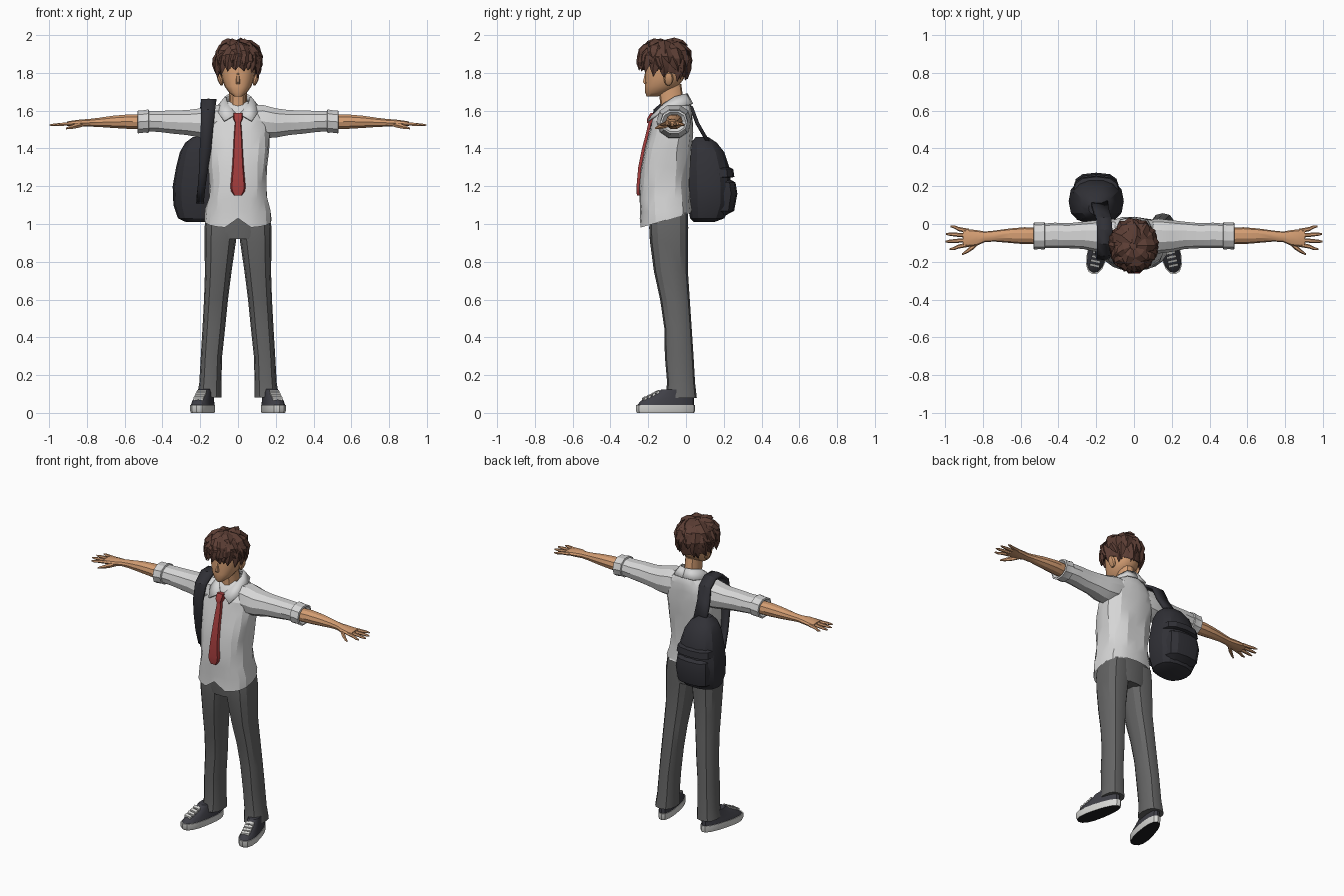
import bpy, bmesh, math, random
from mathutils import Vector, Matrix

cube = bpy.data.objects.get("Cube")
if cube:
    bpy.data.objects.remove(cube, do_unlink=True)
random.seed(4)


def material(name, *rgb):
    m = bpy.data.materials.new(name)
    m.use_nodes = True
    m.diffuse_color = (*rgb, 1)
    for node in m.node_tree.nodes:
        if node.type == "BSDF_PRINCIPLED":
            node.inputs["Base Color"].default_value = (*rgb, 1)
    return m


shirt = material("shirt white", .67, .67, .67)
grey = material("trouser grey", .13, .13, .13)
skin_tone = material("skin", .66, .34, .17)
brown = material("hair brown", .107, .048, .035)
red = material("tie red", .36, .045, .045)
charcoal = material("bag charcoal", .03, .03, .037)
slate = material("shoe slate", .05, .05, .062)
rubber = material("sole white", .68, .68, .66)
black = material("tread black", .012, .012, .014)


def finish(name, bm, mat, angle=30, mirror=False, thick=0):
    bmesh.ops.recalc_face_normals(bm, faces=bm.faces)
    mesh = bpy.data.meshes.new(name)
    bm.to_mesh(mesh)
    bm.free()
    obj = bpy.data.objects.new(name, mesh)
    bpy.context.collection.objects.link(obj)
    mesh.materials.append(mat)
    for other in bpy.context.selected_objects:
        other.select_set(False)
    obj.select_set(True)
    bpy.context.view_layer.objects.active = obj
    bpy.ops.object.shade_smooth_by_angle(angle=math.radians(angle))
    if thick:
        mod = obj.modifiers.new("thickness", "SOLIDIFY")
        mod.thickness, mod.offset = thick, 0
    if mirror:
        obj.modifiers.new("mirror", "MIRROR").use_axis = (True, False, False)
    return obj


def add_loft(bm, rings, caps=True, closed=True):
    """Bridge equal point rings with quads."""
    rows = [[bm.verts.new(p) for p in ring] for ring in rings]
    n = len(rows[0])
    for a, b in zip(rows, rows[1:]):
        for i in range(n if closed else n - 1):
            j = (i + 1) % n
            bm.faces.new((a[i], a[j], b[j], b[i]))
    if caps:
        bm.faces.new(rows[0][::-1])
        bm.faces.new(rows[-1])


def loft(name, rings, mat, angle=30, mirror=False, caps=True, closed=True, thick=0):
    bm = bmesh.new()
    add_loft(bm, rings, caps, closed)
    return finish(name, bm, mat, angle, mirror, thick)


def oval(n, p):
    for i in range(n):
        a = math.tau * i / n
        c, s = math.cos(a), math.sin(a)
        yield (math.copysign(abs(c) ** (2 / p), c) if abs(c) > 1e-6 else 0,
               math.copysign(abs(s) ** (2 / p), s) if abs(s) > 1e-6 else 0)


def level(z, front, back, half, cx=0, n=12, p=2.3):
    """Horizontal ring given its front, back and half width."""
    cy, ry = (front + back) / 2, (back - front) / 2
    return [Vector((cx + half * u, cy + ry * v, z)) for u, v in oval(n, p)]


def across(x, y, z, ry, rz, n=10, p=2.2):
    """Ring facing along the arm."""
    return [Vector((x, y + ry * u, z + rz * v)) for u, v in oval(n, p)]


# Trousers: hips and mirrored legs
loft("trouser_hips", [level(z, -.195, .012, h, n=14, p=2.6)
                      for z, h in ((.92, .1), (.96, .165), (1.1, .155))], grey)
leg = [(1.06, -.19, .01, .01, .165), (.98, -.195, .012, .002, .178), (.9, -.19, .01, .012, .178),
       (.75, -.17, .01, .034, .175), (.6, -.137, .02, .053, .18), (.45, -.115, .03, .068, .188),
       (.3, -.112, .04, .084, .197), (.16, -.1, .048, .088, .205), (.08, -.11, .057, .088, .217)]
loft("trouser_legs", [level(z, f, b, (o - i) / 2, (o + i) / 2, 12, 2.5) for z, f, b, i, o in leg],
     grey, mirror=True)

# Shoes, turned slightly outward
turn = Matrix.Translation((.183, -.108, 0)) @ Matrix.Rotation(math.radians(13), 4, "Z")


def foot(z, front, back, half):
    ring = level(z, front, back, half, n=16, p=2.4)
    return [turn @ Vector((p.x * (1 - p.y * .9), p.y, z)) for p in ring]


sole = loft("shoe_soles", [foot(0, -.155, .155, .05), foot(.012, -.162, .16, .053),
                           foot(.042, -.162, .16, .053)], rubber, mirror=True)
sole.data.materials.append(black)
for face in sole.data.polygons:
    face.material_index = int(face.normal.z < -.8)
loft("shoe_uppers", [foot(.04, -.155, .155, .05), foot(.064, -.135, .155, .046),
                     foot(.09, -.08, .152, .041), foot(.125, -.02, .148, .039)], slate, mirror=True)
bm = bmesh.new()
for y, z in ((-.115, .077), (-.092, .087), (-.069, .098), (-.046, .11)):
    add_loft(bm, [[turn @ Vector((sx * .026, y + sy * .007, z + sy * .004 + h))
                   for sx, sy in ((-1, -1), (1, -1), (1, 1), (-1, 1))] for h in (-.008, .006)])
finish("shoe_laces", bm, rubber, mirror=True)

# Shirt body with a slanted, notched hem and soft folds
body = [(1, -.245, .03, .178), (1.07, -.243, .028, .175), (1.14, -.246, .022, .158),
        (1.22, -.248, .02, .152), (1.3, -.237, .024, .157), (1.4, -.218, .03, .166),
        (1.48, -.195, .036, .172), (1.54, -.178, .036, .168), (1.59, -.16, .034, .14),
        (1.625, -.135, .026, .1), (1.65, -.115, .012, .06)]
rings = [level(*row, n=20, p=2.5) for row in body]
for k, ring in enumerate(rings):
    for i, p in enumerate(ring):
        if k == 0:
            p.z = .98 + .08 * (p.y + .245) / .275
            if i == 15:
                p.z += .05
        elif k < 8 and i != 15:
            p += Vector((random.uniform(-1, 1), random.uniform(-1, 1), random.uniform(-2, 2))) * .005
bm = bmesh.new()
add_loft(bm, rings, caps=False)
finish("shirt_body", bm, shirt, 18)

# Sleeves and rolled cuffs
sleeve = [(.05, -.062, 1.55, .08, .08), (.13, -.064, 1.543, .092, .092), (.2, -.064, 1.535, .084, .081),
          (.27, -.06, 1.537, .072, .069), (.35, -.062, 1.54, .066, .064), (.42, -.06, 1.543, .067, .058),
          (.49, -.063, 1.545, .064, .056)]
loft("shirt_sleeves", [across(*row) for row in sleeve], shirt, 20, mirror=True)
loft("shirt_cuffs", [across(x, -.063, z, r, r - .008) for x, z, r in
                     ((.468, 1.545, .058), (.474, 1.545, .073), (.5, 1.543, .07), (.53, 1.541, .072),
                      (.533, 1.541, .062), (.515, 1.541, .045))], shirt, 25, mirror=True)

# Collar: left half, mirrored
top = [(0, .005, 1.688), (.045, -.01, 1.686), (.066, -.06, 1.672), (.052, -.12, 1.632), (.01, -.172, 1.582)]
low = [(0, .034, 1.635), (.07, .022, 1.632), (.106, -.05, 1.622), (.105, -.135, 1.59), (.073, -.2, 1.545)]
loft("shirt_collar", [top, low], shirt, caps=False, closed=False, mirror=True, thick=.01)

# Tie: blade and knot
def plank(z, half, y, depth):
    return [(-half, y + depth, z), (-half * .8, y, z), (half * .8, y, z), (half, y + depth, z)]


loft("tie_blade", [plank(*row, .016) for row in
                   ((1.55, .015, -.196), (1.48, .021, -.212), (1.4, .025, -.233), (1.3, .031, -.253),
                    (1.2, .04, -.262), (1.175, .037, -.262), (1.15, .02, -.26))], red)
loft("tie_knot", [plank(*row, .035) for row in
                  ((1.535, .016, -.207), (1.56, .026, -.205), (1.588, .027, -.188))], red)

# Forearms and hands
arm = [(.5, -.064, 1.54, .043, .04), (.58, -.062, 1.542, .045, .04), (.66, -.062, 1.541, .038, .034),
       (.74, -.064, 1.538, .029, .025), (.79, -.068, 1.536, .028, .021), (.835, -.074, 1.534, .042, .02),
       (.88, -.074, 1.532, .047, .016), (.905, -.073, 1.531, .044, .012)]
loft("forearms", [across(*row) for row in arm], skin_tone, mirror=True)
bm = bmesh.new()
for i, tip in enumerate((.962, .985, .982, .958)):
    y, spread = -.109 + .024 * i, (i - 1.5) * .007
    add_loft(bm, [across(x, y + spread * k, 1.531 - .003 * k, r, r * .85, 6, 2) for x, k, r in
                  ((.875, 0, .012), (.93, 1, .011), (tip - .008, 2, .009), (tip + .014, 2.3, .004))])
add_loft(bm, [across(x, y, z, r, r, 6, 2) for x, y, z, r in
              ((.815, -.085, 1.53, .014), (.85, -.118, 1.522, .016),
               (.885, -.145, 1.512, .011), (.91, -.16, 1.506, .005))])
finish("fingers", bm, skin_tone, mirror=True)

# Neck, head, nose and ears
loft("neck", [level(1.56, -.14, .0, .058), level(1.63, -.135, -.01, .047),
              level(1.74, -.15, -.025, .046)], skin_tone)
face = [(1.675, -.208, -.15, .02), (1.695, -.216, -.1, .047), (1.73, -.218, -.04, .072),
        (1.77, -.216, -.01, .085), (1.83, -.216, .0, .094), (1.89, -.208, .0, .094), (1.94, -.17, -.04, .06)]
loft("head", [level(*row, n=16) for row in face], skin_tone, 40)
loft("nose", [level(1.742, -.222, -.2, .012, n=6), level(1.752, -.23, -.2, .012, n=6),
              level(1.8, -.218, -.2, .006, n=6)], skin_tone)
bm = bmesh.new()
bmesh.ops.create_uvsphere(bm, u_segments=8, v_segments=6, radius=1, matrix=Matrix.Translation(
    (.095, -.092, 1.768)) @ Matrix.Rotation(.3, 4, "Y") @ Matrix.Diagonal((.014, .026, .038, 1)))
finish("ears", bm, skin_tone, mirror=True)


# Hair: close cap with layered pointed locks
def scalp(a, t, lift=1):
    """Point at azimuth a (zero = front); t runs crown 0, widest 1, nape 2."""
    if t < 1:
        r, z = math.sin(t * math.pi / 2), .1 * math.cos(t * math.pi / 2)
    else:
        r, z = 1 - .15 * (t - 1) ** 2, -.13 * (t - 1)
    return Vector((-.003 + .113 * r * lift * math.sin(a), -.115 - .125 * r * lift * math.cos(a),
                   1.872 + z * (lift if z > 0 else 1)))


def hairline(a):
    return 1.47 - .27 * math.cos(a)


loft("hair_cap", [[scalp(math.tau * i / 20, max(.02, hairline(math.tau * i / 20) * j / 7))
                   for i in range(20)] for j in range(8)], brown)
bm = bmesh.new()


def lock(a, start, end, width, twist, lift):
    rings = []
    for k, w, d in ((0, .6, .3), (.35, 1, 1), (.7, .75, .9), (1, .04, .1)):
        b, t = a + twist * k, start + (end - start) * k
        p = scalp(b, t, 1 + lift * k)
        out = (scalp(b, t, 1.2) - scalp(b, t, 1)).normalized()
        side = Vector((math.cos(b), math.sin(b), 0)) * width * w
        out *= .016 * d
        rings.append([p - side, p + out, p + side, p - out])
    add_loft(bm, rings)


for count, start, reach, width, lift in ((7, .1, -.75, .036, .17), (11, .35, -.4, .036, .14),
                                         (15, .7, .0, .031, .1), (17, .9, .17, .028, .03)):
    for i in range(count):
        a = math.tau * (i + random.uniform(.2, .8)) / count
        lock(a, start, hairline(a) + reach + random.uniform(-.08, .12), width,
             random.uniform(-.2, .4), lift)
# Long fringe locks and a small cowlick
for a, end in ((-.75, 1.62), (-.4, 1.5), (-.05, 1.45), (.3, 1.36), (.75, 1.55), (1.15, 1.7), (-1.15, 1.75)):
    lock(a + .15, .5, end, .034, -.2, .1)
lock(2.6, .05, .6, .025, .5, .24)
finish("hair_locks", bm, brown, 25)

# Backpack: body, pocket, flap seam and handle
bag = [(1.01, .04, .15, .075), (1.03, .02, .205, .118), (1.1, .005, .238, .142), (1.2, .0, .242, .146),
       (1.3, .0, .232, .128), (1.38, .01, .205, .108), (1.43, .025, .165, .08), (1.46, .05, .12, .04)]
loft("backpack_body", [level(*row, cx=-.2, n=14, p=2.5) for row in bag], charcoal, 25)
loft("backpack_pocket", [level(z, .1, b, h, -.2, 12, 2.8) for z, b, h in
                         ((1.04, .2, .08), (1.07, .255, .112), (1.16, .272, .12),
                          (1.22, .262, .113), (1.235, .235, .1))], charcoal, 25)
loft("backpack_flap", [level(z, .08, b, h, -.2, 12, 2.6) for z, b, h in
                       ((1.245, .24, .12), (1.25, .256, .128), (1.29, .25, .122), (1.3, .23, .11))],
     charcoal, 25)

# Shoulder strap: wide pad narrowing to webbing
path = [(-.185, .12, 1.43, .045), (-.172, .062, 1.53, .042), (-.16, .03, 1.615, .04),
        (-.155, -.03, 1.652, .04), (-.155, -.1, 1.652, .04), (-.158, -.16, 1.6, .036),
        (-.165, -.178, 1.5, .032), (-.172, -.165, 1.4, .03), (-.184, -.14, 1.28, .022),
        (-.195, -.1, 1.18, .02), (-.2, -.04, 1.13, .02), (-.2, .03, 1.11, .02)]
loft("backpack_strap", [[(x - w, y, z), (x, y - .003, z + .003), (x + w, y, z)] for x, y, z, w in path],
     charcoal, caps=False, closed=False, thick=.018)
